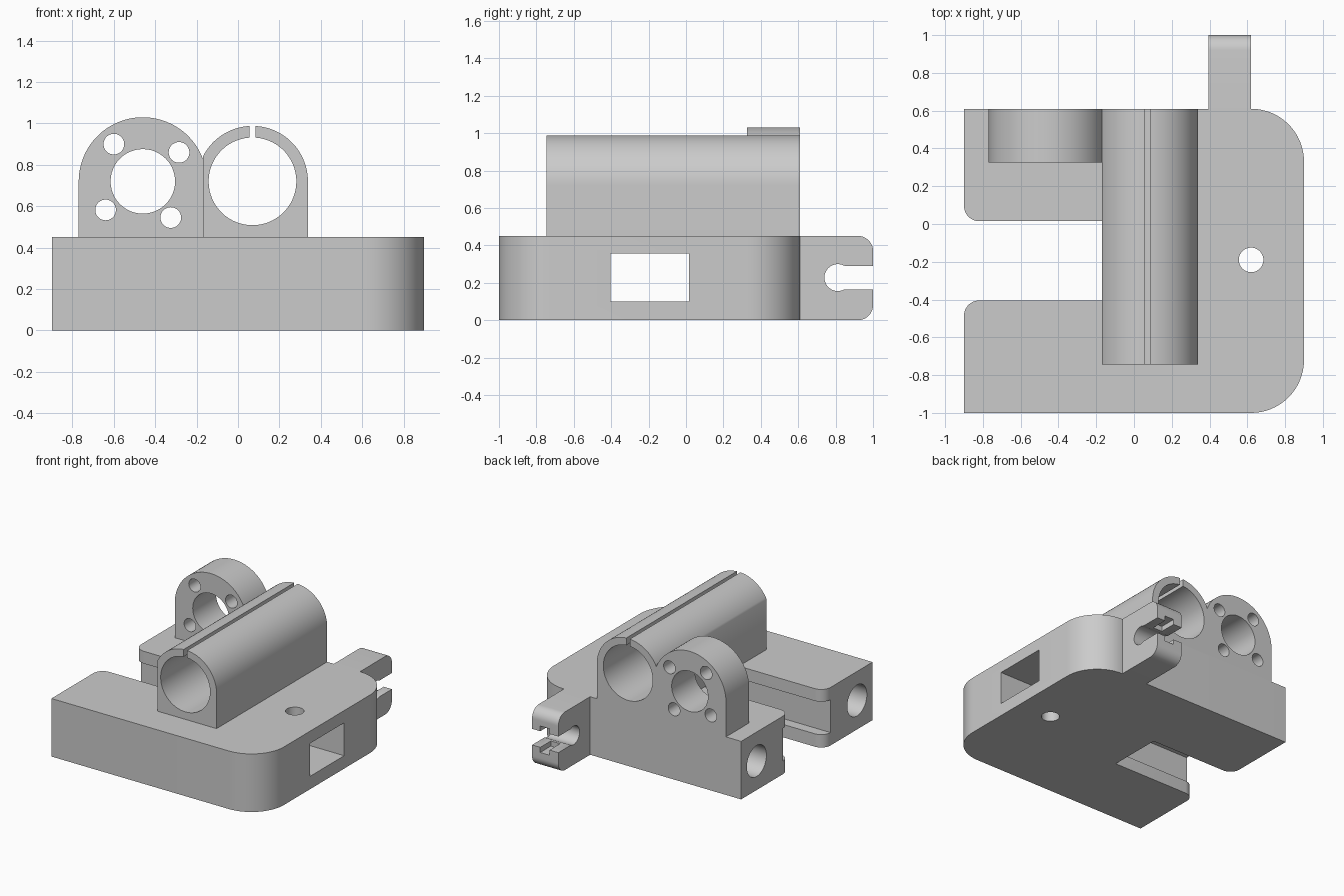
import bpy, bmesh
from math import cos, sin, radians, acos, asin, degrees

cube = bpy.data.objects.get("Cube")
if cube:
    bpy.data.objects.remove(cube, do_unlink=True)

grey = bpy.data.materials.new("light grey plastic")
grey.use_nodes = True
colour = (0.6, 0.6, 0.6, 1)
grey.diffuse_color = colour
grey.node_tree.nodes["Principled BSDF"].inputs["Base Color"].default_value = colour


def arc(cx, cy, r, start, end, steps=16):
    angles = [radians(start + (end - start) * i / steps) for i in range(steps + 1)]
    return [(cx + r * cos(a), cy + r * sin(a)) for a in angles]


def circle(cx, cy, r):
    return arc(cx, cy, r, 0, 360, 48)[:-1]


def rect(a0, b0, a1, b1):
    return [(a0, b0), (a1, b0), (a1, b1), (a0, b1)]


def prism(name, points, low, high, axis):
    """Extrude a closed outline along an axis."""
    place = {"x": lambda a, b, h: (h, a, b),
             "y": lambda a, b, h: (a, h, b),
             "z": lambda a, b, h: (a, b, h)}[axis]
    bm = bmesh.new()
    bottom = [bm.verts.new(place(a, b, low)) for a, b in points]
    top = [bm.verts.new(place(a, b, high)) for a, b in points]
    bm.faces.new(bottom)
    bm.faces.new(top[::-1])
    n = len(points)
    for i in range(n):
        j = (i + 1) % n
        bm.faces.new((bottom[i], top[i], top[j], bottom[j]))
    bmesh.ops.recalc_face_normals(bm, faces=bm.faces)
    mesh = bpy.data.meshes.new(name)
    bm.to_mesh(mesh)
    bm.free()
    mesh.materials.append(grey)
    obj = bpy.data.objects.new(name, mesh)
    bpy.context.collection.objects.link(obj)
    return obj


def select(obj):
    bpy.ops.object.select_all(action="DESELECT")
    obj.select_set(True)
    bpy.context.view_layer.objects.active = obj


def finish(obj, cutters=()):
    """Cut the openings, then smooth the curved walls."""
    for cutter in cutters:
        cutter.hide_render = True
        mod = obj.modifiers.new("cut", "BOOLEAN")
        mod.operation = "DIFFERENCE"
        mod.solver = "EXACT"
        mod.object = cutter
        select(obj)
        bpy.ops.object.modifier_apply(modifier=mod.name)
        bpy.data.objects.remove(cutter, do_unlink=True)
    select(obj)
    bpy.ops.object.shade_smooth_by_angle(angle=radians(30))


# Base plate: two arms around a gap, large rounds on the left side
HEIGHT, BACK, WALL = 0.45, 0.61, -0.17
GAP_FRONT, GAP_BACK, LIP = -0.405, 0.015, 0.08
outline = [(-0.9, -1)]
outline += arc(0.62, -0.72, 0.28, -90, 0)
outline += arc(0.62, BACK - 0.28, 0.28, 0, 90)
outline += [(-0.9, BACK)]
outline += arc(-0.9 + LIP, GAP_BACK + LIP, LIP, 180, 270, 8)
outline += [(WALL, GAP_BACK), (WALL, GAP_FRONT)]
outline += arc(-0.9 + LIP, GAP_FRONT - LIP, LIP, 90, 180, 8)
base = prism("base_plate", outline, 0, HEIGHT, "z")

slot = prism("slot_cutter", rect(GAP_FRONT, 0.1, GAP_BACK, 0.355), -0.3, 1, "x")
groove = prism("groove_cutter",
               rect(GAP_FRONT - LIP, 0.1, GAP_BACK + LIP, 0.355), -1, WALL - 0.002, "x")
screw = prism("screw_cutter", circle(0.62, -0.19, 0.065), -0.1, 0.6, "z")
rods = [prism("rod_cutter", circle(y, 0.225, 0.12), -1, 0.3, "x") for y in (0.42, -0.81)]
finish(base, [groove, slot, screw] + rods)

# Split bearing tube with a flat right side
TX, CZ, OUTER, INNER, HALF = 0.07, 0.72, 0.268, 0.212, 0.015
split_out = degrees(asin(HALF / OUTER))
split_in = degrees(asin(HALF / INNER))
flat = degrees(acos((WALL - TX) / OUTER))
profile = [(TX + OUTER, HEIGHT)]
profile += arc(TX, CZ, OUTER, 0, 90 - split_out, 24)
profile += arc(TX, CZ, INNER, 90 - split_in, split_in - 270, 64)
profile += arc(TX, CZ, OUTER, 90 + split_out, flat, 20)
profile += [(WALL, HEIGHT)]
finish(prism("bearing_tube", profile, -0.745, BACK, "y"))

# Round-topped bracket with a centre bore and four screw holes
BX, BR = -0.46, 0.31
profile = [(WALL, HEIGHT)]
profile += arc(BX, CZ, BR, degrees(acos((WALL - BX) / BR)), 180, 40)
profile += [(BX - BR, HEIGHT)]
bracket = prism("round_bracket", profile, 0.325, BACK, "y")
holes = [(BX, CZ, 0.156), (-0.6, 0.9, 0.05), (-0.285, 0.86, 0.05),
         (-0.64, 0.582, 0.05), (-0.325, 0.545, 0.05)]
finish(bracket, [prism("hole_cutter", circle(x, z, r), 0.2, 0.8, "y") for x, z, r in holes])

# Rear lug with a keyhole slot and a nut notch
MID, KEY_R, KEY_H = 0.2275, 0.072, 0.0625
key = degrees(asin(KEY_H / KEY_R))
profile = [(BACK - 0.01, 0)]
profile += arc(0.92, 0.08, 0.08, -90, 0, 10)
profile += [(1, MID - KEY_H)]
profile += arc(0.812, MID, KEY_R, -key, key - 360, 32)
profile += [(1, MID + KEY_H)]
profile += arc(0.92, HEIGHT - 0.08, 0.08, 0, 90, 10)
profile += [(BACK - 0.01, HEIGHT)]
lug = prism("rear_lug", profile, 0.395, 0.62, "x")
notch = prism("notch_cutter", rect(0.87, 0.125, 1.1, 0.33), 0.47, 0.55, "x")
finish(lug, [notch])
